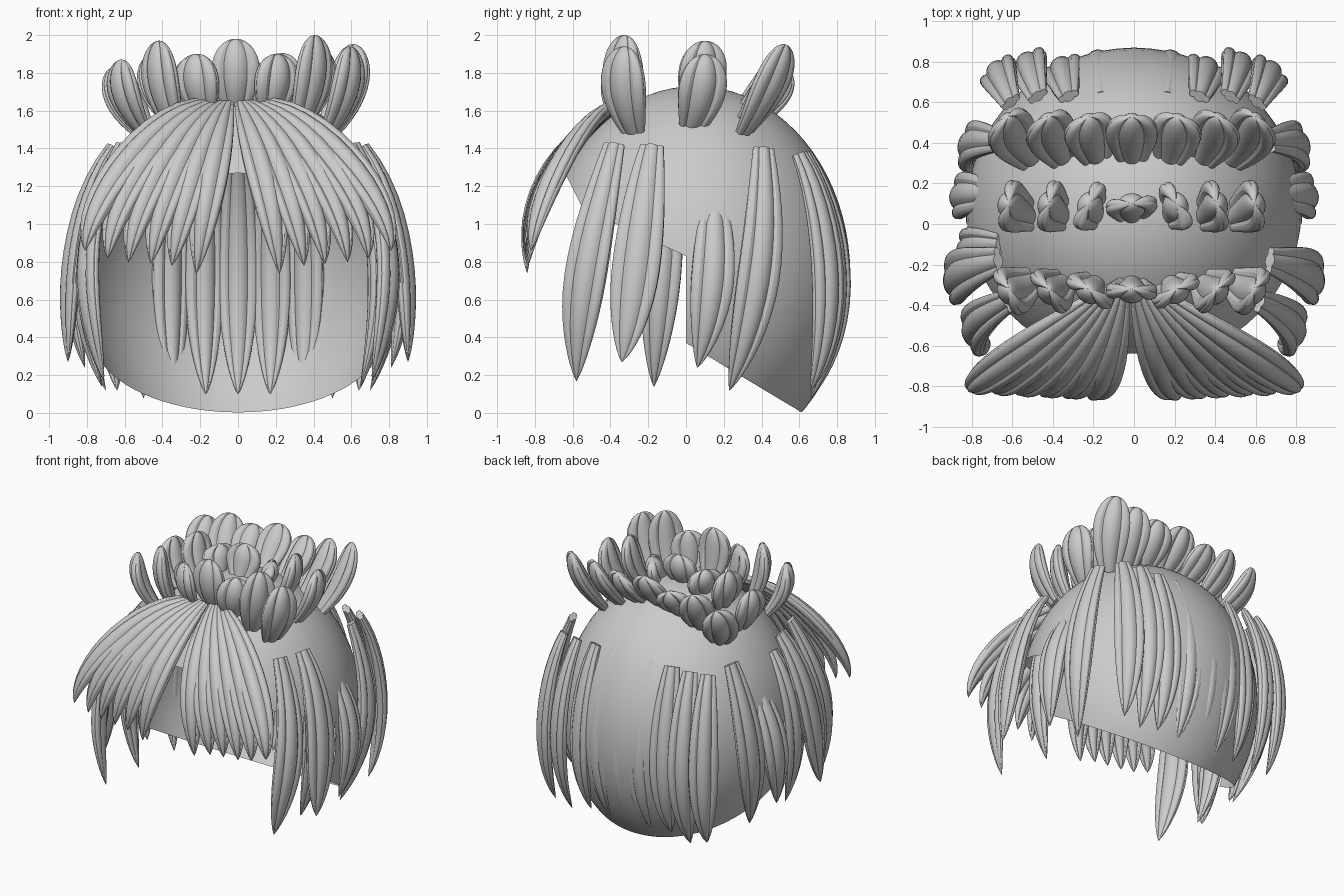
import bpy, bmesh, math
from mathutils import Vector

if "Cube" in bpy.data.objects:
    bpy.data.objects.remove(bpy.data.objects["Cube"])

C = Vector((0, 0.05, 0.73))      # scalp ellipsoid centre
R = Vector((0.83, 0.82, 1.0))    # scalp ellipsoid radii


def finish(bm, name, angle):
    bmesh.ops.recalc_face_normals(bm, faces=bm.faces)
    me = bpy.data.meshes.new(name)
    bm.to_mesh(me)
    bm.free()
    ob = bpy.data.objects.new(name, me)
    bpy.context.collection.objects.link(ob)
    bpy.ops.object.select_all(action='DESELECT')
    ob.select_set(True)
    bpy.context.view_layer.objects.active = ob
    bpy.ops.object.shade_smooth_by_angle(angle=math.radians(angle))
    return ob


def curve(pts, t):
    """Smooth polynomial through evenly spaced points."""
    n = len(pts) - 1
    out = Vector()
    for i, p in enumerate(pts):
        w = 1.0
        for j in range(n + 1):
            if j != i:
                w *= (t * n - j) / (i - j)
        out += Vector(p) * w
    return out


def lock(bm, pts, facing, width, thick, root, peak, tip, steps=18, sides=36):
    """Ribbed leaf-shaped lock lofted along pts, flat side turned to facing(p)."""
    rings = []
    for i in range(steps + 1):
        t = math.sin(math.pi / 2 * i / steps)
        p = curve(pts, t)
        tan = (curve(pts, t + .01) - curve(pts, t - .01)).normalized()
        side = tan.cross(Vector(facing(p))).normalized()
        out = side.cross(tan)
        grow = root + (1 - root) * math.sin(math.pi / 2 * min(1, t / peak))
        u = max(0, (t - peak) / (1 - peak))
        s = max(0.02, grow * max(0, 1 - u * u) ** tip)
        ring = []
        for k in range(sides):
            a = 2 * math.pi * k / sides
            rib = abs(math.cos(3 * a + math.pi / 2 * (sides % 2 + 1)))
            r = 0.6 + 0.4 * rib ** 0.7
            rx = 0.92 + 0.08 * rib
            ring.append(bm.verts.new(p + side * (width * s * rx * math.cos(a))
                                     + out * (thick * s * r * math.sin(a))))
        rings.append(ring)
    for a, b in zip(rings, rings[1:]):
        for k in range(sides):
            j = (k + 1) % sides
            bm.faces.new((a[k], a[j], b[j], b[k]))
    bm.faces.new(rings[0])
    bm.faces.new(rings[-1])


def scalp_z(x, y):
    return C.z + R.z * math.sqrt(max(0, 1 - (x / R.x) ** 2 - ((y - C.y) / R.y) ** 2))


# Scalp cap: ellipsoid shell with sloped neck cut and face opening
bm = bmesh.new()
bmesh.ops.create_uvsphere(bm, u_segments=64, v_segments=40, radius=1)
for v in bm.verts:
    v.co = Vector((v.co.x * R.x, v.co.y * R.y, v.co.z * R.z)) + C


def cut(co, no, clear=False):
    bmesh.ops.bisect_plane(bm, geom=bm.verts[:] + bm.edges[:] + bm.faces[:],
                           plane_co=co, plane_no=no, clear_inner=clear)


def opening(y):
    return max(.84 - .2 * y, 1.09 - 2.0 * (y + .55))if y < -.55 else .83 - .46 * y


cut((0, 0, .37), (0, .6, 1), True)
cut((0, 0, 0), (0, 1, 0))
cut((0, 0, .83), (0, .46, 1))
cut((0, -.55, 1.09), (0, 2.0, 1))
mids = [(f, f.calc_center_median()) for f in bm.faces]
hole = [f for f, m in mids if m.y < 0 and m.z < opening(m.y)]
bmesh.ops.delete(bm, geom=hole, context='FACES')
finish(bm, "scalp_cap", 40)

# Crown tufts: three rows of seven upright leaves
base_x = [-.5, -.34, -.18, -.01, .17, .33, .48]
rows = {  # base y, tip y, facing y, facing x factor, tip heights
    "front_tufts": (-.28, -.32, -1, 3.6, [1.87, 1.97, 1.9, 1.98, 1.9, 2.0, 1.94]),
    "middle_tufts": (.03, .1, .35, 3.5, [1.83, 1.92, 1.88, 1.94, 1.86, 1.97, 1.9]),
    "rear_tufts": (.31, .53, 1, 1.5, [1.83, 1.9, 1.87, 1.93, 1.9, 1.93, 1.95]),
}
for name, (by, ty, fy, fx, tops) in rows.items():
    bm = bmesh.new()
    for x, top in zip(base_x, tops):
        foot = Vector((x, by, max(1.49, scalp_z(x, by) - .03)))
        end = Vector((x * 1.24, ty, top))
        mid = (foot + end) / 2 + Vector((x * .08, -.03 if fy < 0 else .02, 0))
        lock(bm, [foot, mid, end], lambda p: (x * fx, fy, .1),
             .135, .06, .55, .55, .5)
    finish(bm, name, 25)

# Fringe: locks fanning from the centre parting to both sides
bm = bmesh.new()
for s in (-1, 1):
    for i, (tx, tz) in enumerate([(.22, .74), (.35, .78), (.46, .79),
                                  (.58, .8), (.69, .82), (.81, .86)]):
        k = i / 5
        pts = [(s * (.03 + .1 * k) - .02, -.33, 1.64),
               (s * (.1 + .32 * k) - .01, -.60 + .06 * k, 1.43 + .07 * k),
               (s * (.17 + .52 * k), -.79 + .06 * k, 1.13 + .06 * k),
               (s * tx, -.84 + .02 * k, tz)]
        lock(bm, pts, lambda p: (p.x * .9, -1, .5), .1, .055, .3, .55, .8)
finish(bm, "fringe", 25)

# Side locks, mirrored; the third one sinks into the cap on the right
sides = [
    ([(.62, -.38, 1.42), (.77, -.48, 1.0), (.79, -.55, .6), (.71, -.58, .17)], .12),
    ([(.67, -.18, 1.41), (.83, -.23, 1.05), (.89, -.28, .65), (.9, -.34, .27)], .135),
    ([(.66, -.10, 1.3), (.79, -.11, 1.0), (.82, -.14, .6), (.72, -.17, .14)], .11),
    ([(.68, .15, 1.15), (.81, .15, .9), (.86, .13, .6), (.81, .06, .24)], .12),
    ([(.67, .41, 1.4), (.79, .41, 1.0), (.81, .36, .58), (.7, .23, .12)], .12),
]
for s, name in ((1, "right_side_locks"), (-1, "left_side_locks")):
    bm = bmesh.new()
    for n, (pts, w) in enumerate(sides):
        f = s * (.9 if n == 2 and s > 0 else 1)
        lock(bm, [(f * x, y, z) for x, y, z in pts],
             lambda p: (p.x, p.y * .5, 0), w, .055, .5, .55, .8)
    finish(bm, name, 25)

# Back locks hanging in one row; the middle ones sink into the cap
bm = bmesh.new()
half = [(0, .81, .1), (.17, .80, .1), (.34, .77, .12), (.5, .79, .08), (.64, .75, .12)]
for s in (-1, 1):
    for x, y, tz in half[(s > 0):]:
        back = .63 if x < .6 else .60
        pts = [(s * x * .95, back, 1.37), (s * x * 1.03, y - .03, 1.0),
               (s * x * 1.05, y, .55), (s * x, .66, tz)]
        lock(bm, pts, lambda p: (p.x * 1.1, .8, 0), .11, .055, .5, .55, .8)
finish(bm, "back_locks", 25)
